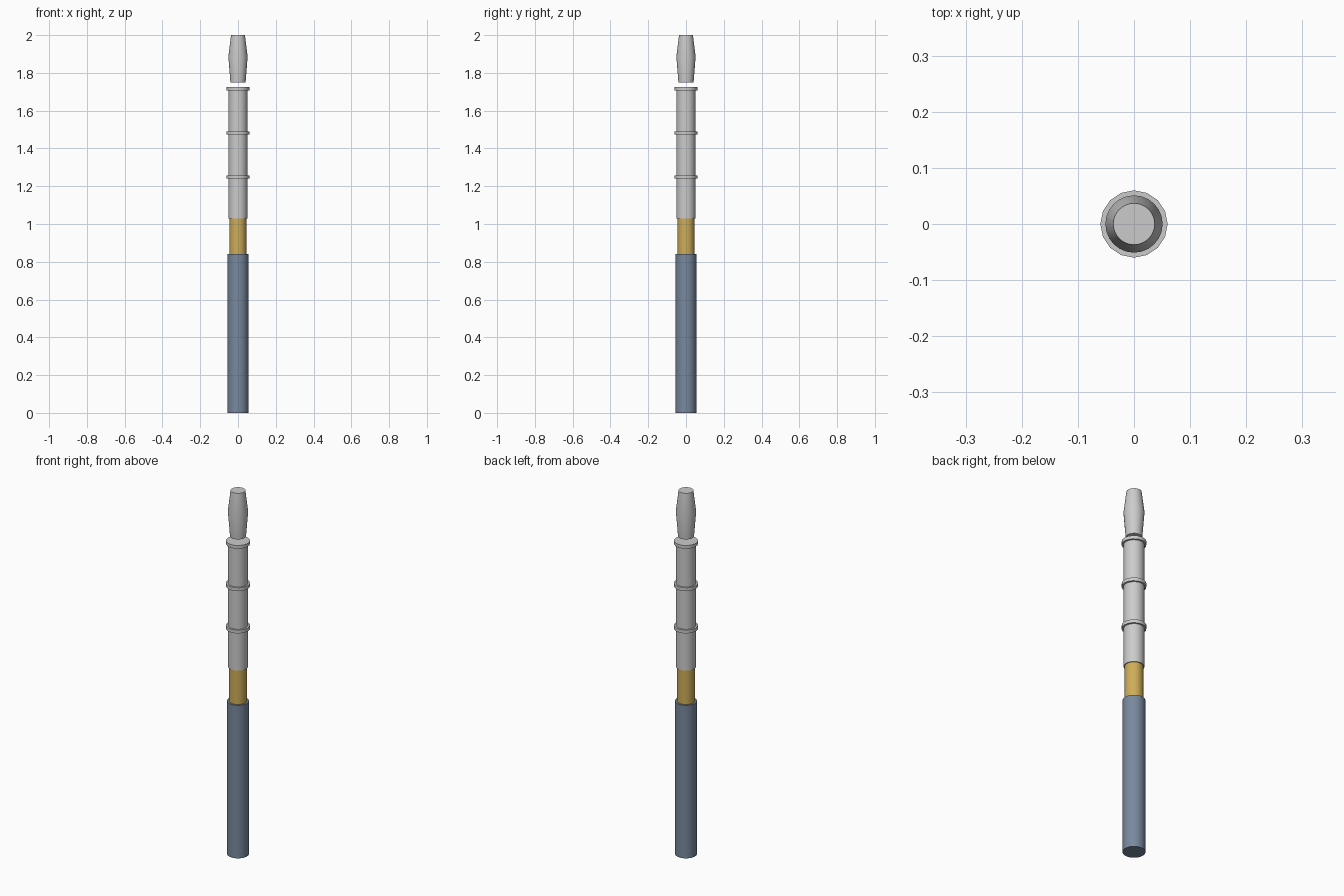
import bpy, bmesh
from math import cos, sin, tau, radians

if "Cube" in bpy.data.objects:
    bpy.data.objects.remove(bpy.data.objects["Cube"])


def material(name, color):
    m = bpy.data.materials.new(name)
    m.diffuse_color = color
    m.use_nodes = True
    m.node_tree.nodes["Principled BSDF"].inputs["Base Color"].default_value = m.diffuse_color
    return m


def lathe(name, profile, sides, mat=None):
    """Capped solid of revolution from (radius, z) points."""
    bm = bmesh.new()
    rings = [[bm.verts.new((r * cos(tau * i / sides), r * sin(tau * i / sides), z))
              for i in range(sides)] for r, z in profile]
    for low, high in zip(rings, rings[1:]):
        for i in range(sides):
            j = (i + 1) % sides
            bm.faces.new((low[i], low[j], high[j], high[i]))
    bm.faces.new(rings[0][::-1])
    bm.faces.new(rings[-1])
    mesh = bpy.data.meshes.new(name)
    bm.to_mesh(mesh)
    bm.free()
    obj = bpy.data.objects.new(name, mesh)
    bpy.context.collection.objects.link(obj)
    if mat:
        mesh.materials.append(mat)
    bpy.ops.object.select_all(action='DESELECT')
    obj.select_set(True)
    bpy.context.view_layer.objects.active = obj
    bpy.ops.object.shade_smooth_by_angle(angle=radians(30))
    return obj


blue = material("slate_blue", (0.19, 0.25, 0.34, 1))
gold = material("gold", (0.62, 0.42, 0.10, 1))

# Handle, collar and shaft
lathe("handle", [(0.055, 0), (0.055, 0.842)], 24, blue)
lathe("collar", [(0.045, 0.842), (0.045, 1.03)], 24, gold)
lathe("shaft", [(0.05, 1.03), (0.05, 1.717)], 24)

# Raised bands on the shaft
for n, z in enumerate((1.249, 1.482, 1.715)):
    lathe(f"band_{n + 1}", [(0.06, z - 0.009), (0.06, z + 0.009)], 16)

# Floating tip, widest in the middle
lathe("tip", [(0.04, 1.748), (0.051, 1.885), (0.037, 2.0)], 24)
